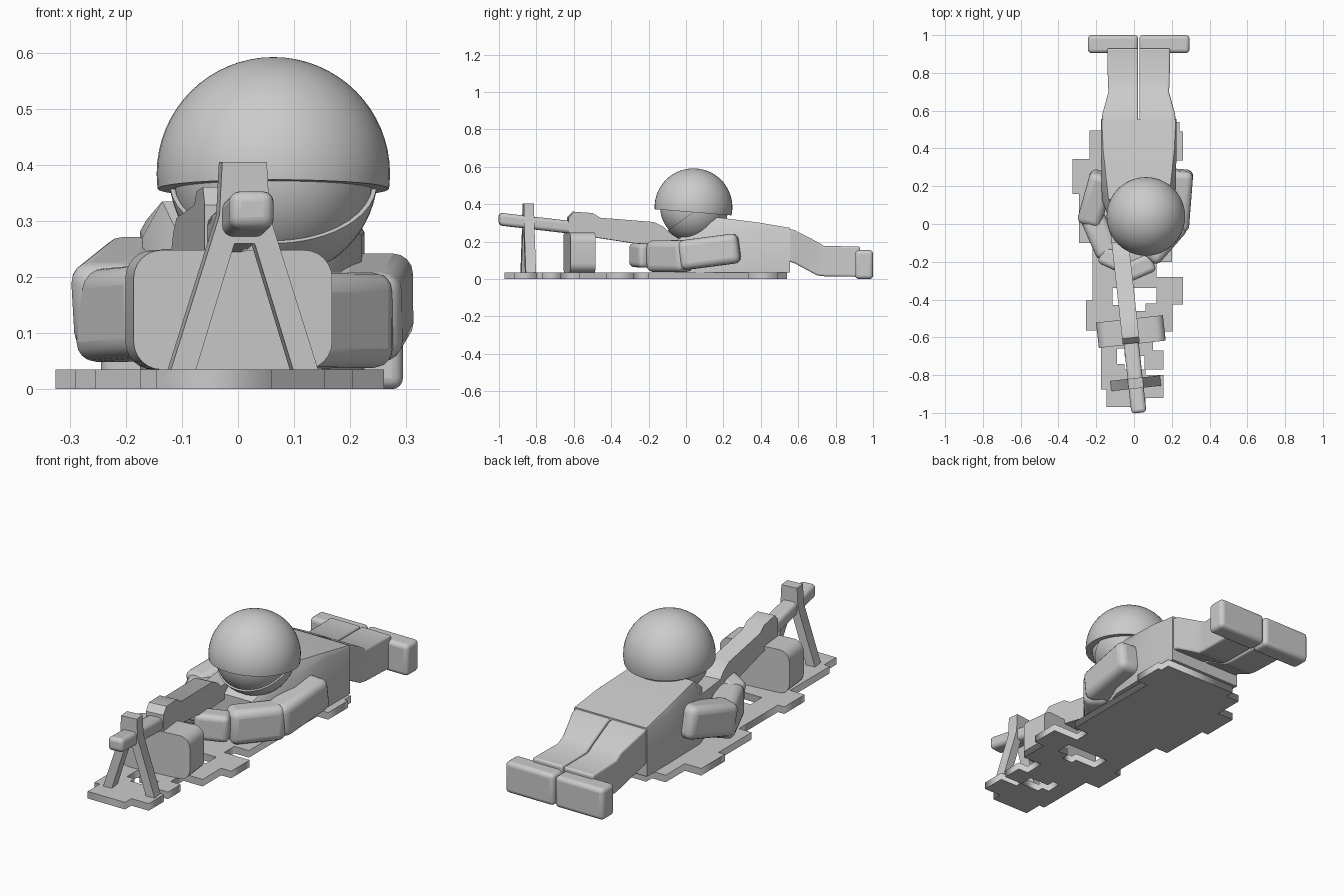
import bpy, bmesh, math
from mathutils import Vector, Matrix

cube = bpy.data.objects.get("Cube")
if cube:
    bpy.data.objects.remove(cube, do_unlink=True)

grey = bpy.data.materials.new("plain_grey")
grey.use_nodes = True
grey.diffuse_color = (0.6, 0.6, 0.6, 1)
grey.node_tree.nodes["Principled BSDF"].inputs["Base Color"].default_value = (0.6, 0.6, 0.6, 1)

MID = 0.025                     # centre line of the legs
GUN_YAW = math.radians(6.3)
GUN = Matrix.Translation((0.026, -1, 0)) @ Matrix.Rotation(GUN_YAW, 4, 'Z')


def finish(name, bm, bevel=0, matrix=None, smooth=True):
    bmesh.ops.recalc_face_normals(bm, faces=bm.faces)
    mesh = bpy.data.meshes.new(name)
    bm.to_mesh(mesh)
    bm.free()
    mesh.materials.append(grey)
    ob = bpy.data.objects.new(name, mesh)
    bpy.context.collection.objects.link(ob)
    if matrix:
        ob.matrix_world = matrix
    if bevel:
        mod = ob.modifiers.new("rounding", 'BEVEL')
        mod.width, mod.segments = bevel, 4
        mod.limit_method, mod.angle_limit = 'ANGLE', math.radians(40)
    if smooth:
        bpy.ops.object.select_all(action='DESELECT')
        ob.select_set(True)
        bpy.context.view_layer.objects.active = ob
        bpy.ops.object.shade_smooth_by_angle(angle=math.radians(35))
    return ob


def box(name, size, matrix, bevel=0):
    bm = bmesh.new()
    bmesh.ops.create_cube(bm, size=1, matrix=Matrix.Diagonal((*size, 1)))
    return finish(name, bm, bevel, matrix)


def limb(name, start, end, width, height, bevel=0.035):
    """Rounded box whose long axis runs from start to end."""
    a, b = Vector(start), Vector(end)
    ahead = (b - a).normalized()
    side = ahead.cross(Vector((0, 0, 1))).normalized()
    rot = Matrix((side, ahead, side.cross(ahead))).transposed().to_4x4()
    return box(name, (width, (b - a).length, height),
               Matrix.Translation((a + b) / 2) @ rot, bevel)


def loft(name, rings, bevel=0, matrix=None):
    """Skin matching rings of points and cap both ends."""
    bm = bmesh.new()
    rows = [[bm.verts.new(p) for p in ring] for ring in rings]
    n = len(rows[0])
    for r, s in zip(rows, rows[1:]):
        for i in range(n):
            bm.faces.new((r[i], r[(i + 1) % n], s[(i + 1) % n], s[i]))
    bm.faces.new(rows[0])
    bm.faces.new(rows[-1])
    return finish(name, bm, bevel, matrix)


def dome(name, centre, radius, point, normal):
    """Sphere with everything on the normal's side of a plane cut away."""
    bm = bmesh.new()
    bmesh.ops.create_uvsphere(bm, u_segments=48, v_segments=32, radius=radius,
                              matrix=Matrix.Translation(centre))
    if normal:
        cut = bmesh.ops.bisect_plane(bm, geom=bm.verts[:] + bm.edges[:] + bm.faces[:],
                                     plane_co=point, plane_no=normal, clear_outer=True)
        rim = [e for e in cut["geom_cut"] if isinstance(e, bmesh.types.BMEdge)]
        bmesh.ops.edgeloop_fill(bm, edges=rim)
    return finish(name, bm)


# Ground plate: stepped outline, alternately moving in x and y, with two openings
def stepped(x, y, moves):
    pts = [(x, y)]
    for i, value in enumerate(moves):
        x, y = (x, value) if i % 2 else (value, y)
        pts.append((x, y))
    return pts


outline = stepped(-0.145, -0.97, [
    0.06, -0.92, 0.155, -0.8, 0.06, -0.77, 0.155, -0.67, 0.1, -0.57,
    0.205, -0.425, 0.26, -0.28, 0.12, -0.2, 0.2, 0.335, 0.26, 0.49,
    0.24, 0.54, -0.16, 0.495, -0.235, 0.345, -0.325, 0.16, -0.29, -0.1,
    -0.22, -0.405, -0.255, -0.565, -0.175, -0.875, -0.145])
rear_opening = stepped(-0.115, -0.34, [0.12, -0.42, 0.06, -0.46, 0, -0.43, -0.115])
front_opening = stepped(-0.09, -0.66, [-0.05, -0.7, 0.055, -0.77, -0.05, -0.74, -0.09])

curve = bpy.data.curves.new("ground_plate", 'CURVE')
curve.dimensions, curve.fill_mode, curve.extrude = '2D', 'BOTH', 0.0175
for loop in (outline, rear_opening, front_opening):
    spline = curve.splines.new('POLY')
    spline.points.add(len(loop) - 1)
    for p, (x, y) in zip(spline.points, loop):
        p.co = (x, y, 0, 1)
    spline.use_cyclic_u = True
plate = bpy.data.objects.new("ground_plate", curve)
bpy.context.collection.objects.link(plate)
plate.location.z = 0.0175
curve.materials.append(grey)
bpy.ops.object.select_all(action='DESELECT')
plate.select_set(True)
bpy.context.view_layer.objects.active = plate
bpy.ops.object.convert(target='MESH')

# Torso: y, left and right limits, bottom, top, shoulder chamfer
torso = []
for y, x0, x1, z0, z1, c in [(-0.06, -0.1, 0.15, 0.035, 0.2, 0.03),
                             (0.13, -0.17, 0.22, 0.035, 0.335, 0.035),
                             (0.39, -0.175, 0.225, 0.035, 0.302, 0.012),
                             (0.555, -0.175, 0.225, 0.035, 0.274, 0.004)]:
    torso.append([(x0, y, z0), (x1, y, z0), (x1, y, z1 - 1.8 * c),
                  (x1 - c, y, z1), (x0 + c, y, z1), (x0, y, z1 - 1.8 * c)])
loft("torso", torso)

# Legs and boots, mirrored about the leg centre line
for side, label in ((1, "left"), (-1, "right")):
    rings = []
    for y, w, z0, z1 in [(0.53, 0.195, 0.1, 0.272), (0.58, 0.193, 0.085, 0.262),
                         (0.7, 0.16, 0.02, 0.2), (0.74, 0.163, 0.015, 0.176),
                         (0.93, 0.167, 0.012, 0.175)]:
        inner, outer = MID + side * 0.003, MID + side * w
        rings.append([(inner, y, z0), (outer, y, z0), (outer, y, z1), (inner, y, z1)])
    loft(label + "_leg", rings, 0.01)
    box(label + "_boot", (0.266, 0.095, 0.155),
        Matrix.Translation((MID + side * 0.136, 0.9525, 0.0775)), 0.02)

# Arms
limb("left_upper_arm", (0.25, 0.285, 0.167), (0.225, -0.035, 0.125), 0.13, 0.16)
limb("left_forearm", (0.245, 0.01, 0.123), (0.075, -0.185, 0.122), 0.12, 0.17)
limb("left_hand", (0.1, -0.2, 0.125), (-0.05, -0.265, 0.13), 0.1, 0.13, 0.025)
limb("right_upper_arm", (-0.165, 0.27, 0.2), (-0.24, 0.0, 0.14), 0.13, 0.16)
limb("right_forearm", (-0.24, 0.08, 0.13), (-0.13, -0.17, 0.14), 0.13, 0.165)
limb("right_hand", (-0.17, -0.16, 0.16), (-0.06, -0.21, 0.18), 0.1, 0.12, 0.025)

# Head, hood and helmet
HEAD = (0.063, 0.04, 0.384)
dome("head", HEAD, 0.178, None, None)
dome("hood", HEAD, 0.186, (0, 0.03, 0.352), (0, -0.58, 0.81))
dome("helmet", HEAD, 0.208, (0, 0.04, 0.357), (0, -0.08, -1))


# Gun: side profiles swept across its width, all turned together
def gun_slab(name, profile, half, bevel=0):
    return loft(name, [[(x, y, z) for y, z in profile] for x in (-half, half)], bevel, GUN)


gun_slab("gun_body", [(0.37, 0.245), (0.37, 0.328), (0.4, 0.36), (0.5, 0.353),
                      (0.54, 0.328), (0.83, 0.305), (0.88, 0.28), (0.91, 0.25),
                      (1.16, 0.25), (1.16, 0.15), (1.0, 0.17), (0.8, 0.18)], 0.045)
limb("barrel", (0, 0, 0), (0, 1, 0), 1, 1)
bpy.data.objects.remove(bpy.data.objects["barrel"], do_unlink=True)
loft("barrel", [[(-0.04, y, z - 0.034), (0.04, y, z - 0.034),
                 (0.04, y, z + 0.034), (-0.04, y, z + 0.034)]
                for y, z in ((0, 0.321), (0.4, 0.275))], 0.02, GUN)

# Bipod with front sight block, one mirrored outline
half = [(0.04, 0.405), (0.045, 0.31), (0.132, 0.035), (0.087, 0.035), (0.018, 0.26)]
frame = half + [(-x, z) for x, z in reversed(half)]
loft("bipod", [[(x, y, z) for x, z in frame] for y in (0.13, 0.185)], 0, GUN)

# Magazine block under the gun, rounded only along its depth
w, r, low, high = 0.178, 0.05, 0.035, 0.248
rounded = []
for cx, cz, start in ((w - r, high - r, 0), (r - w, high - r, 90),
                      (r - w, low + r, 180), (w - r, low + r, 270)):
    for k in range(7):
        a = math.radians(start + 15 * k)
        rounded.append((cx + r * math.cos(a), cz + r * math.sin(a)))
loft("magazine_block", [[(x + 0.005, y, z) for x, z in rounded] for y in (0.365, 0.5)], 0, GUN)
